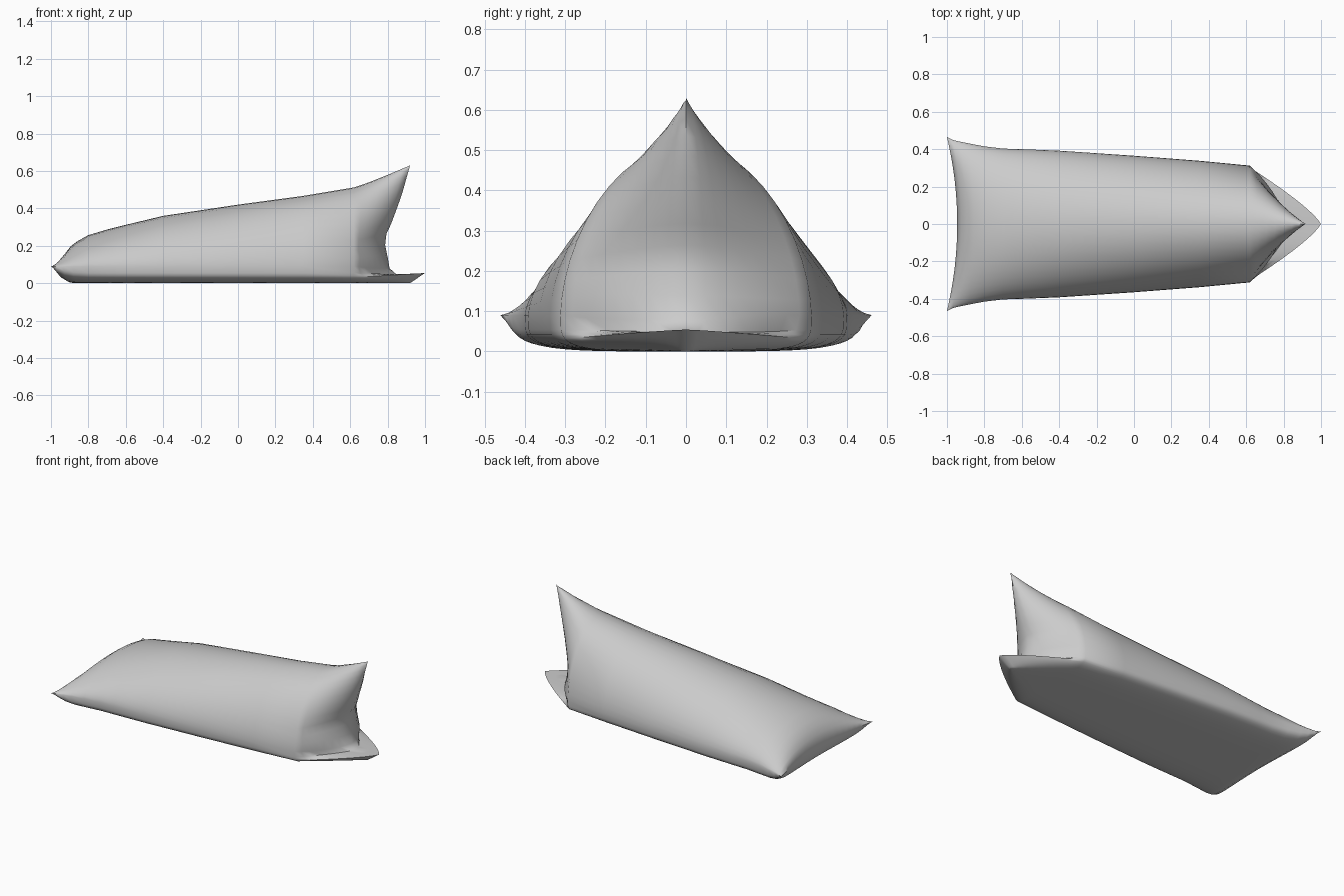
import bpy
import bmesh
import math

cube = bpy.data.objects.get("Cube")
if cube:
    bpy.data.objects.remove(cube)

RING = 48
CENTRE_Z = 0.09

# Body stations: x, half width, bottom, top, roundness of the underside
STATIONS = [
    (-1.0, 0.465, 0.09, 0.09, 1.0),
    (-0.985, 0.457, 0.045, 0.135, 0.85),
    (-0.97, 0.45, 0.02, 0.16, 0.75),
    (-0.93, 0.44, 0.003, 0.198, 0.6),
    (-0.88, 0.43, 0, 0.225, 0.5),
    (-0.8, 0.415, 0, 0.257, 0.45),
    (-0.7, 0.403, 0, 0.287, 0.45),
    (-0.6, 0.4, 0, 0.312, 0.45),
    (-0.4, 0.392, 0, 0.36, 0.45),
    (0, 0.365, 0, 0.42, 0.45),
    (0.35, 0.338, 0, 0.467, 0.45),
    (0.62, 0.312, 0, 0.512, 0.45),
]

# Upright end seam: height on the last station, then seam x and z
SEAM = [
    (0, 0.92, 0), (0.032, 1.0, 0.055), (0.05, 0.85, 0.045), (0.09, 0.81, 0.08),
    (0.13, 0.8, 0.14), (0.2, 0.78, 0.235), (0.28, 0.82, 0.32),
    (0.4, 0.875, 0.47), (0.512, 0.92, 0.63),
]


def body_ring(x, width, low, high, under):
    """Arched top over a flat underside, drawn out to corners at the flat end."""
    points = []
    fade = max(0, min(1, (-0.8 - x) / 0.2))
    for i in range(RING):
        a = math.tau * i / RING
        c, s = math.cos(a), math.sin(a)
        if abs(c) < 1e-6:
            c = 0
        if s >= 0:
            y = width * c
            z = CENTRE_Z + (high - CENTRE_Z) * s ** (1.17 + 0.4 * fade)
        else:
            y = width * math.copysign(abs(c) ** under, c)
            z = CENTRE_Z - (CENTRE_Z - low) * (-s) ** under
        bow = 0.055 * fade * (1 - (y / width) ** 2)
        points.append((x + bow, y, z))
    return points


def seam_point(height):
    for (h0, x0, z0), (h1, x1, z1) in zip(SEAM, SEAM[1:]):
        if height <= h1 + 1e-4:
            f = (height - h0) / (h1 - h0)
            return x0 + (x1 - x0) * f, z0 + (z1 - z0) * f
    return SEAM[-1][1:]


def pinched_ring(base, t):
    """Draw the last station together into the upright seam, with creases low down."""
    points = []
    for x, y, z in base:
        ex, ez = seam_point(z)
        power = 0.8 if z < 0.06 else 0.62
        crease = max(0, 1 - abs(z - 0.12) / 0.09) * math.sin(math.pi * t)
        ripple = 0.012 * crease * math.sin(70 * z + 22 * y)
        points.append((x + (ex - x) * t + ripple,
                       y * (1 - t) ** power,
                       max(0, z + (ez - z) * t ** 1.1 + ripple)))
    return points


# Filled bag
rings = [body_ring(*station) for station in STATIONS]
last = rings[-1]
rings += [pinched_ring(last, t) for t in (0.15, 0.3, 0.45, 0.6, 0.75, 0.87, 0.95, 1)]

bm = bmesh.new()
loops = [[bm.verts.new(p) for p in ring] for ring in rings]
for a, b in zip(loops, loops[1:]):
    for i in range(RING):
        j = (i + 1) % RING
        bm.faces.new((a[i], a[j], b[j], b[i]))
bmesh.ops.remove_doubles(bm, verts=bm.verts, dist=0.0005)
bmesh.ops.recalc_face_normals(bm, faces=bm.faces)
mesh = bpy.data.meshes.new("filled_bag")
bm.to_mesh(mesh)
bm.free()

bag = bpy.data.objects.new("filled_bag", mesh)
bpy.context.collection.objects.link(bag)

# Plain cloth colour
grey = (0.6, 0.6, 0.6, 1)
cloth = bpy.data.materials.new("light_grey_cloth")
cloth.use_nodes = True
cloth.diffuse_color = grey
cloth.node_tree.nodes["Principled BSDF"].inputs["Base Color"].default_value = grey
mesh.materials.append(cloth)

bpy.ops.object.select_all(action="DESELECT")
bag.select_set(True)
bpy.context.view_layer.objects.active = bag
bpy.ops.object.shade_smooth_by_angle(angle=math.radians(50))
